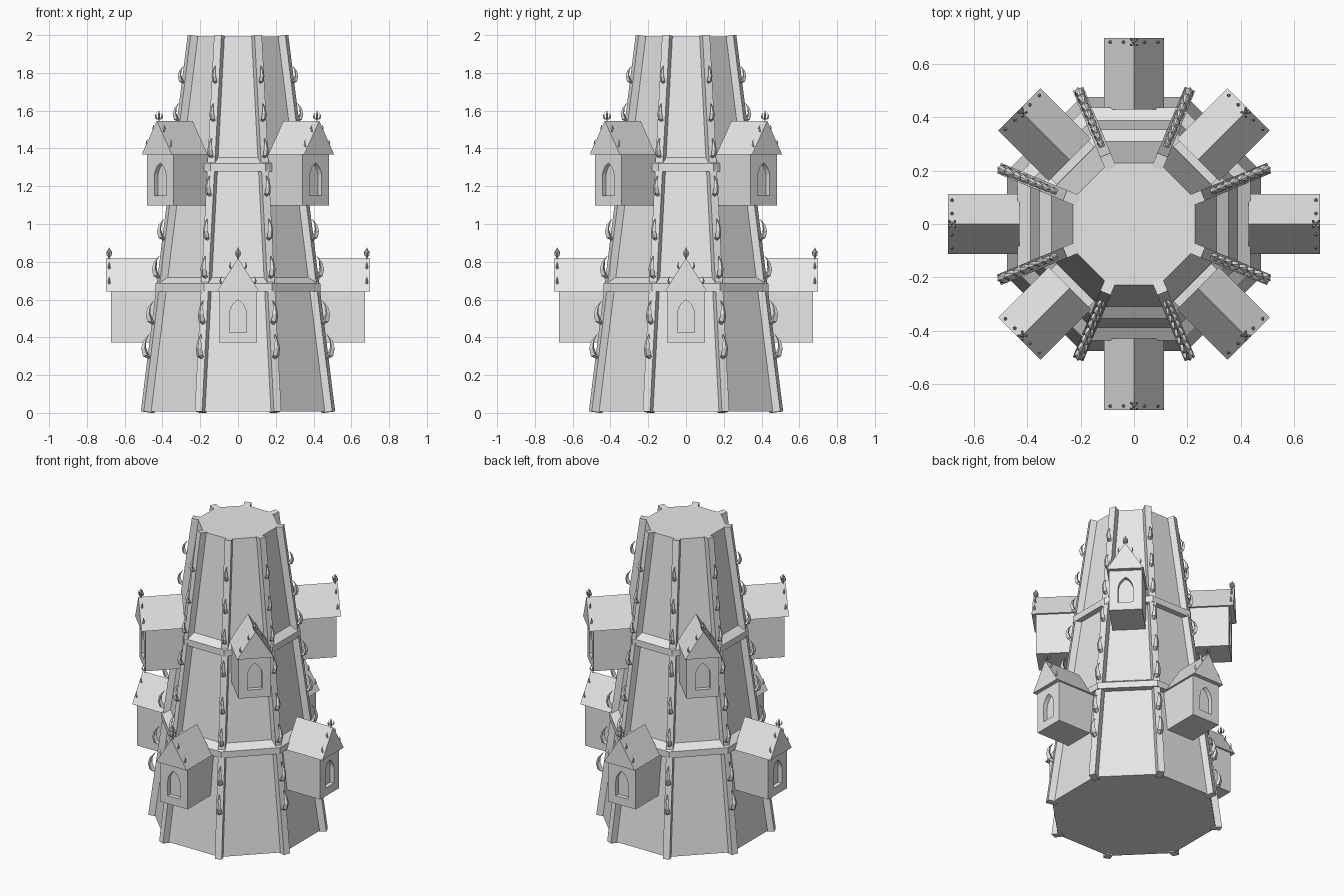
import bpy, bmesh, math
from mathutils import Matrix, Vector

cube = bpy.data.objects.get("Cube")
if cube:
    bpy.data.objects.remove(cube, do_unlink=True)

stone = bpy.data.materials.new("pale_stone")
stone.use_nodes = True
stone.diffuse_color = (0.8, 0.8, 0.8, 1)
stone.node_tree.nodes["Principled BSDF"].inputs["Base Color"].default_value = (0.8, 0.8, 0.8, 1)

COS = math.cos(math.pi / 8)
TOP = 1.993


def apothem(z):
    return 0.477 - 0.1245 * z


def corner(z):
    return apothem(z) / COS


def turn(deg):
    return Matrix.Rotation(math.radians(deg), 4, 'Z')


def loft(bm, loops, matrix=None, closed=False):
    """Skin matching loops of points; cap the ends unless closed on itself."""
    m = matrix or Matrix()
    rings = [[bm.verts.new(m @ Vector(p)) for p in loop] for loop in loops]
    n = len(rings[0])
    pairs = list(zip(rings, rings[1:]))
    if closed:
        pairs.append((rings[-1], rings[0]))
    else:
        bm.faces.new(rings[0][::-1])
        bm.faces.new(rings[-1])
    for a, b in pairs:
        for i in range(n):
            j = (i + 1) % n
            bm.faces.new((a[i], a[j], b[j], b[i]))


def finish(name, bm):
    bmesh.ops.recalc_face_normals(bm, faces=bm.faces[:])
    mesh = bpy.data.meshes.new(name)
    bm.to_mesh(mesh)
    bm.free()
    mesh.materials.append(stone)
    return add(name, mesh)


def add(name, mesh, matrix=None):
    obj = bpy.data.objects.new(name, mesh)
    bpy.context.collection.objects.link(obj)
    if matrix:
        obj.matrix_world = matrix
    return obj


def octagon(a, z):
    return [turn(22.5 + 45 * i) @ Vector((a / COS, 0, z)) for i in range(8)]


def leaf(bm, matrix):
    """Curled leaf rising from the origin, leaning out along +x; one unit tall."""
    spine = [(-0.1, -0.5, 0.09, 0.08), (0.18, -0.38, 0.15, 0.12), (0.32, -0.08, 0.13, 0.1),
             (0.3, 0.22, 0.08, 0.07), (0.14, 0.5, 0.02, 0.02)]
    loops = [[(x - t, 0, z + t / 2), (x, -w, z), (x + t, 0, z - t / 2), (x, w, z)]
             for x, z, w, t in spine]
    loft(bm, loops, matrix)


# Tapering octagonal shaft
bm = bmesh.new()
loft(bm, [octagon(apothem(0.008), 0.008), octagon(apothem(TOP), TOP)])
finish("tower_shaft", bm)

# Two sloped ledges around the shaft
for name, z, out in (("lower_ledge", 0.643, 0.436), ("upper_ledge", 1.277, 0.354)):
    bm = bmesh.new()
    loft(bm, [octagon(out - 0.07, z), octagon(out, z), octagon(out, z + 0.042),
              octagon(apothem(z + 0.075), z + 0.075), octagon(out - 0.07, z + 0.07)], closed=True)
    finish(name, bm)

# Ribs on the eight corners
bm = bmesh.new()
for i in range(8):
    loops = []
    for low, high in ((0, 0.008), (TOP - 0.001, 2.0)):
        inner, outer = corner(low) - 0.03, corner(high) + 0.033
        loops.append([(inner, -0.021, low), (outer, -0.021, high),
                      (outer, 0.021, high), (inner, 0.021, low)])
    loft(bm, loops, turn(22.5 + 45 * i))
finish("corner_ribs", bm)

# Curled leaves climbing the ribs
bm = bmesh.new()
for i in range(8):
    for z in (0.35, 0.53, 0.77, 0.97, 1.2, 1.4, 1.59, 1.79):
        place = Matrix.Translation((corner(z) + 0.031, 0, z))
        lean = Matrix.Rotation(math.radians(-7), 4, 'Y')
        leaf(bm, turn(22.5 + 45 * i) @ place @ lean @ Matrix.Scale(0.135 - 0.025 * z, 4))
finish("rib_leaves", bm)

# House, built facing +x
FACE, EAVE, RIDGE, FRONT = 0.672, 0.643, 0.82, 0.698


def block(bm, x0, x1, outline):
    loft(bm, [[(x, y, z) for y, z in outline] for x in (x0, x1)])


bm = bmesh.new()
block(bm, 0.4, FACE, [(-0.1, 0.372), (0.1, 0.372), (0.1, EAVE), (-0.1, EAVE)])
body = finish("house_body_front", bm)

# Pointed arch cutter for the window recess
arch = [(0.045 - 0.09 * (1 - math.cos(a)), 0.52 + 0.09 * math.sin(a))
        for a in [math.radians(12 * k) for k in range(6)]]
right = [(0.045, 0.425)] + arch
outline = right + [(0, 0.6)] + [(-y, z) for y, z in reversed(right)]
bm = bmesh.new()
block(bm, FACE - 0.028, FACE + 0.05, outline)
cutter = finish("window_cutter", bm)
cutter.hide_render = True
cut = body.modifiers.new("window", 'BOOLEAN')
cut.operation = 'DIFFERENCE'
cut.solver = 'EXACT'
cut.object = cutter
bpy.context.view_layer.update()
body_mesh = bpy.data.meshes.new_from_object(body.evaluated_get(bpy.context.evaluated_depsgraph_get()))
bpy.data.objects.remove(body, do_unlink=True)
bpy.data.objects.remove(cutter, do_unlink=True)

# Gabled roof
bm = bmesh.new()
block(bm, 0.43, FRONT, [(-0.112, EAVE), (0.112, EAVE), (0, RIDGE)])
roof = finish("house_roof", bm)

# Roof leaves and ridge finial
bm = bmesh.new()
for side in (-1, 1):
    for y in (0.03, 0.08):
        z = RIDGE - (RIDGE - EAVE) * y / 0.112
        place = Matrix.Translation((FRONT - 0.016, side * y, z + 0.008))
        leaf(bm, place @ turn(90 * side) @ Matrix.Scale(0.042, 4))
loft(bm, [[turn(90 * k) @ Vector((r, 0, z)) + Vector((FRONT - 0.016, 0, RIDGE)) for k in range(4)]
          for r, z in ((0.005, -0.01), (0.005, 0.02), (0.009, 0.032), (0.001, 0.056))])
for k in range(4):
    place = Matrix.Translation((FRONT - 0.016, 0, RIDGE + 0.026))
    leaf(bm, place @ turn(45 + 90 * k) @ Matrix.Translation((0.006, 0, 0)) @ Matrix.Scale(0.036, 4))
trim = finish("house_ornaments", bm)

# Four low houses on the main sides, four high ones on the diagonals
meshes = (("house_body", body_mesh), ("house_roof", roof.data), ("house_ornaments", trim.data))
bpy.data.objects.remove(roof, do_unlink=True)
bpy.data.objects.remove(trim, do_unlink=True)
for i in range(8):
    level, shift = ("upper", Matrix.Translation((-0.09, 0, 0.726))) if i % 2 else ("lower", Matrix())
    for name, mesh in meshes:
        add(f"{level}_{name}_{i // 2 + 1}", mesh, turn(45 * i) @ shift)
